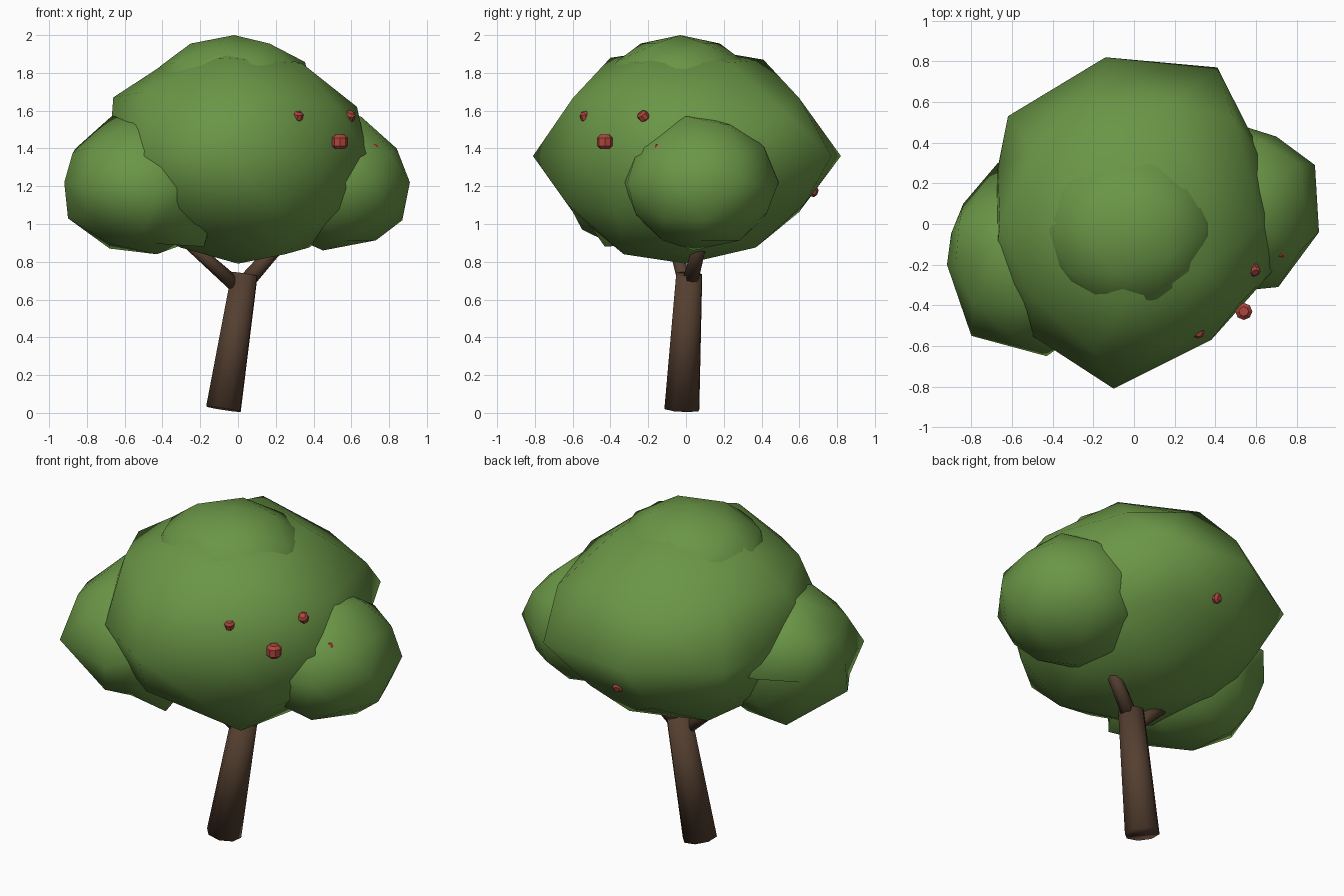
import bpy
import math
from mathutils import Vector

cube = bpy.data.objects.get("Cube")
if cube:
    bpy.data.objects.remove(cube, do_unlink=True)


def make_material(name, rgb):
    mat = bpy.data.materials.new(name)
    mat.use_nodes = True
    mat.diffuse_color = (*rgb, 1)
    shader = mat.node_tree.nodes["Principled BSDF"]
    shader.inputs["Base Color"].default_value = (*rgb, 1)
    shader.inputs["Roughness"].default_value = 0.9
    return mat


leaf_green = make_material("leaf green", (0.145, 0.305, 0.062))
bark_brown = make_material("bark brown", (0.09, 0.05, 0.03))
fruit_red = make_material("fruit red", (0.42, 0.06, 0.045))


def finish(obj, name, mat):
    obj.name = name
    obj.data.name = name
    obj.data.materials.append(mat)
    return obj


def foliage(name, center, radii, nudges=()):
    """Squashed low-poly ball; each nudge pulls its nearest vertex to a point."""
    bpy.ops.mesh.primitive_ico_sphere_add(subdivisions=2, radius=1, location=center)
    obj = finish(bpy.context.object, name, leaf_green)
    # Half a turn about z, then squash
    for vert in obj.data.vertices:
        vert.co = vert.co * Vector((-radii[0], -radii[1], radii[2]))
    free = list(obj.data.vertices)
    for point in nudges:
        target = Vector(point) - Vector(center)
        nearest = min(free, key=lambda v: (v.co - target).length)
        nearest.co = target
        free.remove(nearest)
    obj.data.shade_smooth()
    return obj


def limb(name, start, end, start_radius, end_radius):
    """Tapered, soft-shaded eight-sided limb between two points."""
    start, end = Vector(start), Vector(end)
    axis = end - start
    bpy.ops.mesh.primitive_cone_add(
        vertices=8, radius1=start_radius, radius2=end_radius,
        depth=axis.length, location=(start + end) / 2)
    obj = finish(bpy.context.object, name, bark_brown)
    obj.rotation_euler = axis.to_track_quat("Z", "Y").to_euler()
    obj.data.shade_smooth()
    return obj


def fruit(name, center, size, tilt):
    """Small faceted fruit with chamfered ends."""
    bpy.ops.mesh.primitive_cylinder_add(
        vertices=8, radius=size, depth=size * 1.8, location=center,
        rotation=(tilt, tilt / 2, 0))
    obj = finish(bpy.context.object, name, fruit_red)
    chamfer = obj.modifiers.new("chamfer", "BEVEL")
    chamfer.width = size * 0.4
    chamfer.segments = 1
    chamfer.limit_method = "ANGLE"
    chamfer.angle_limit = math.radians(60)
    return obj


# Trunk and forked branches
limb("trunk", (-0.077, -0.022, 0.02), (0.035, 0.017, 0.735), 0.098, 0.073)
limb("right_branch", (-0.005, 0, 0.67), (-0.32, -0.08, 0.95), 0.04, 0.03)
limb("left_branch", (0.04, 0.02, 0.69), (0.27, 0.09, 0.95), 0.045, 0.035)

# Foliage masses
foliage("main_crown", (0, 0, 1.365), (0.72, 0.74, 0.575), [
    (0.41, 0.77, 1.36), (-0.14, 0.82, 1.36), (-0.67, 0.28, 1.36),
    (-0.62, 0.53, 1.36), (-0.5, -0.55, 1.36), (-0.1, -0.81, 1.36),
    (0.38, -0.57, 1.36), (-0.66, 0, 1.67), (0.63, 0, 1.62),
    (-0.07, -0.4, 1.88), (-0.12, 0.41, 1.87), (0.34, -0.23, 1.85),
    (0.49, 0.52, 1.59), (-0.5, -0.36, 1.7), (0.25, -0.33, 0.84)])
foliage("top_crown", (-0.02, -0.03, 1.7), (0.44, 0.42, 0.3))
foliage("right_crown", (-0.5, -0.18, 1.21), (0.42, 0.43, 0.37), [
    (-0.92, -0.2, 1.22), (-0.8, -0.55, 1.19), (-0.43, -0.65, 1.16),
    (-0.84, 0.1, 1.2), (-0.67, 0.3, 1.25), (-0.9, -0.25, 1.03),
    (-0.18, -0.43, 0.88), (-0.5, -0.55, 0.97), (-0.68, 0.02, 0.87),
    (-0.43, -0.2, 0.84), (-0.86, 0, 1.4), (-0.67, -0.1, 1.57)])
foliage("left_crown", (0.51, 0.08, 1.22), (0.42, 0.41, 0.36), [
    (0.91, -0.04, 1.22), (0.89, 0.29, 1.22), (0.71, -0.31, 1.22),
    (0.7, 0.43, 1.2), (0.45, 0.04, 0.86), (0.65, 0, 1.57),
    (0.87, 0.09, 1.02), (0.84, 0.1, 1.4)])

# Fruits, mostly sunk into the foliage
fruit_spots = [
    (0.54, -0.43, 1.435), (0.315, -0.53, 1.57), (0.59, -0.225, 1.57),
    (0.715, -0.145, 1.395), (-0.02, 0.67, 1.175), (-0.61, -0.025, 1.55)]
for index, spot in enumerate(fruit_spots):
    fruit(f"fruit_{index}", spot, 0.042 if index == 0 else 0.03, index * 0.3)
